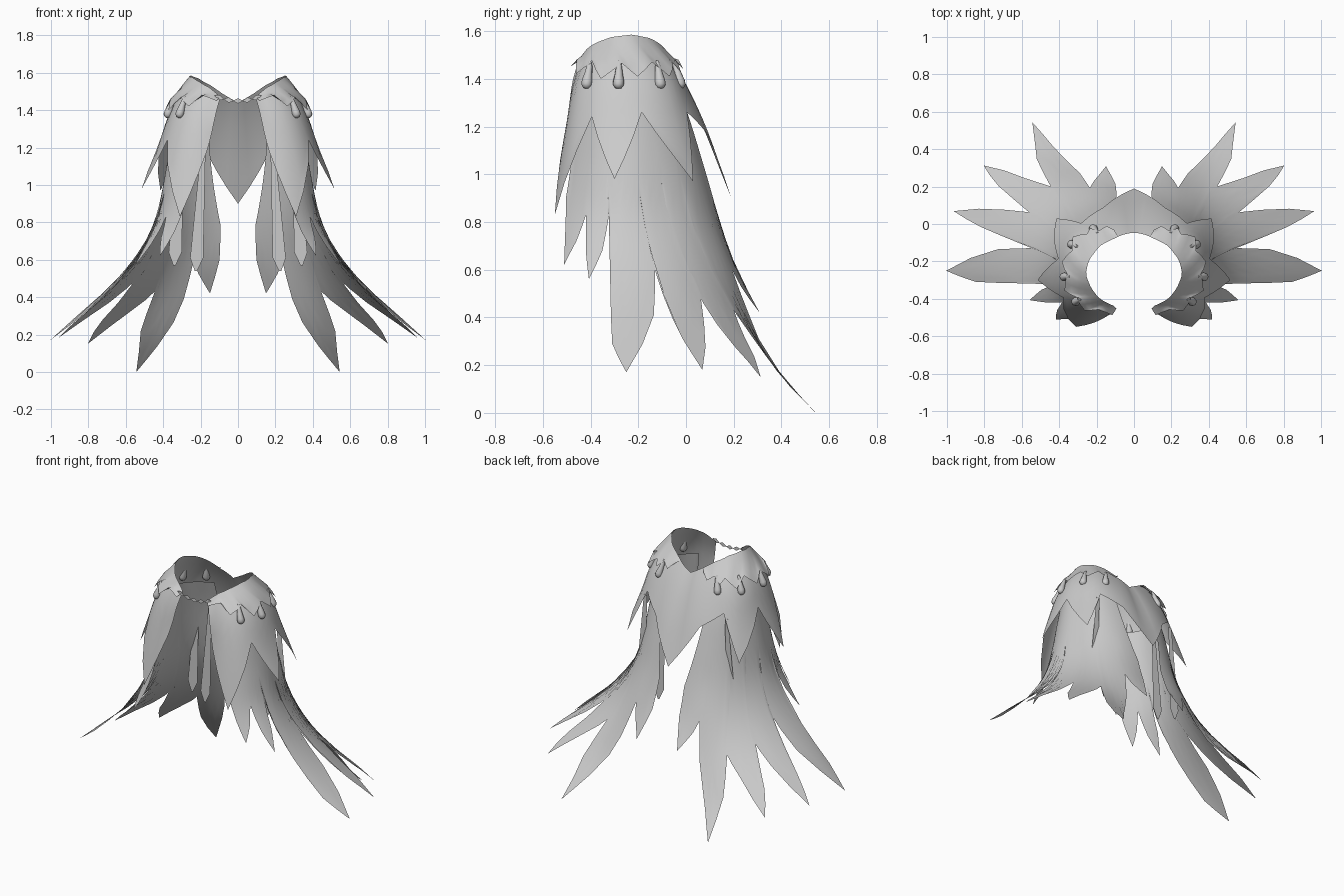
import bpy, math
from mathutils import Vector

if "Cube" in bpy.data.objects:
    bpy.data.objects.remove(bpy.data.objects["Cube"], do_unlink=True)

grey = bpy.data.materials.new("plain grey")
grey.use_nodes = True
grey.diffuse_color = (0.6, 0.6, 0.6, 1)
grey.node_tree.nodes["Principled BSDF"].inputs["Base Color"].default_value = (0.6, 0.6, 0.6, 1)

AXIS_Y = -0.25  # all cloth layers wrap around a vertical axis through the neck


def make_object(name, verts, faces, mirror=True):
    me = bpy.data.meshes.new(name)
    me.from_pydata([tuple(v) for v in verts], [], faces)
    me.materials.append(grey)
    ob = bpy.data.objects.new(name, me)
    bpy.context.collection.objects.link(ob)
    bpy.ops.object.select_all(action='DESELECT')
    ob.select_set(True)
    bpy.context.view_layer.objects.active = ob
    bpy.ops.object.shade_smooth_by_angle(angle=math.radians(60))
    if mirror:
        mod = ob.modifiers.new("Mirror", 'MIRROR')
        mod.merge_threshold = 0.0005
    return ob


def smooth(vals, u):
    """Smooth curve through evenly spaced values, at index u."""
    u = max(0, min(u, len(vals) - 1))
    p = [2 * vals[0] - vals[1]] + list(vals) + [2 * vals[-1] - vals[-2]]
    i = min(int(u), len(vals) - 2)
    t = u - i
    a, b, c, d = p[i:i + 4]
    return 0.5 * (2 * b + (c - a) * t + (2 * a - 5 * b + 4 * c - d) * t * t
                  + (3 * b - a - 3 * c + d) * t ** 3)


def straight(points, f):
    u = f * (len(points) - 1)
    i = min(int(u), len(points) - 2)
    return Vector(points[i]).lerp(Vector(points[i + 1]), u - i)


def radius(shape, angle, z):
    """Radius of a cloth surface; shape = (first angle, angle step, top z, profiles)."""
    a0, step, top, profiles = shape
    return smooth([smooth(p, (top - z) / 0.2) for p in profiles], (angle - a0) / step)


def place(angle, r, z):
    a = math.radians(angle)
    return Vector((r * math.sin(a), AXIS_Y + r * math.cos(a), z))


def drape(name, shape, top, hem, rows, sub=2, lift=(0, 0)):
    """Cloth on a surface, from a top line to a jagged hem, both in (angle, height)."""
    cols = (len(hem) - 1) * sub + 1
    verts, faces, n = [], [], rows + 1
    for c in range(cols):
        f = c / (cols - 1)
        a, b = straight(top, f), straight(hem, f)
        for r in range(n):
            t = r / rows
            ang, z = a.lerp(b, t)
            verts.append(place(ang, radius(shape, ang, z) + lift[0] + lift[1] * t, z))
    for c in range(cols - 1):
        for r in range(rows):
            i = c * n + r
            faces.append((i, i + n, i + n + 1, i + 1))
    return make_object(name, verts, faces)


# Mantle: short upper layer with a pointed hem; angles run from the back (0) to the front
MANTLE = (0, 30, 1.6, [(.10, .225, .32, .40, .48), (.13, .27, .37, .44, .50),
                       (.20, .345, .42, .495, .57), (.245, .36, .43, .515, .60),
                       (.21, .335, .40, .45, .50), (.16, .25, .29, .33, .36)])
RIM = [(0, 1.44), (25, 1.49), (45, 1.535), (65, 1.57), (85, 1.585), (104, 1.575),
       (122, 1.55), (138, 1.52), (155, 1.47)]
MANTLE_HEM = [(0, .90), (26, 1.17), (48, 1.26), (56, .97), (81, 1.26), (95.5, .98),
              (111, 1.24), (134, .83), (147, 1.18)]
drape("mantle", MANTLE, RIM, MANTLE_HEM, rows=8, sub=3)

# Collar: zigzag band lying over the mantle
COLLAR_HEM = [(26, 1.48), (31.5, 1.44), (41, 1.47), (46, 1.43), (52, 1.465), (61, 1.41),
              (72, 1.47), (83, 1.41), (93, 1.465), (106, 1.40), (115, 1.47), (128.6, 1.42),
              (137, 1.48), (154, 1.45)]
drape("collar", MANTLE, RIM[1:], COLLAR_HEM, rows=4, lift=(.003, .03))

# Wing: long flared layer cut into feathers, back inner edge round to the front
WING = (10, 20, 1.4, [(.23, .29, .345, .40, .47, .59, .70, .80),
                      (.25, .315, .37, .425, .505, .595, .71, .93),
                      (.28, .345, .39, .44, .53, .68, .90, 1.08),
                      (.32, .36, .395, .44, .55, .74, .99, 1.20),
                      (.335, .365, .40, .445, .555, .74, .97, 1.20),
                      (.315, .35, .385, .435, .545, .68, .80, .90),
                      (.28, .32, .355, .405, .465, .50, .55, .60)])
WING_HEM = [(13, .78), (12, .60), (15, .42), (24, .53),
            (28, .60), (29, .39), (33, .14), (34.4, 0), (41, .22),
            (43.7, .45), (49.6, .32), (55, .15), (58, .28),
            (59, .53), (64.7, .37), (71.7, .18), (74, .31),
            (77, .62), (81, .41), (90, .17), (94, .29), (96, .50),
            (99.7, .83), (101.5, .68), (105.7, .56), (110, .68),
            (113.7, .83), (117, .72), (122, .62), (127, .75), (132, .90)]
drape("feather_wing", WING, [(35, 1.36), (132, 1.36)], WING_HEM, rows=12)

# Narrow ribbons hanging inside the wing
for i, (x, y, z) in enumerate([(.225, -.03, .54), (.34, .0, .57)]):
    verts, faces = [], []
    for dz, w in [(.66, .012), (.45, .02), (.2, .03), (.07, .035), (0, .006)]:
        verts += [(x - w - dz * .06, y, z + dz), (x + w - dz * .06, y, z + dz)]
    for r in range(4):
        faces.append((2 * r, 2 * r + 2, 2 * r + 3, 2 * r + 1))
    make_object(f"inner_ribbon_{i + 1}", verts, faces)

# Teardrop beads hanging from the collar notches
DROP = [(0, .006), (.025, .012), (.06, .017), (.09, .023), (.108, .022), (.119, .014), (.123, .002)]
for i, angle in enumerate([44, 67, 95, 118]):
    out = place(angle, 1, 0) - place(angle, 0, 0)
    axis = (Vector((0, 0, -1)) + out * 0.35).normalized()
    u = Vector((0, 0, 1)).cross(out)
    v = axis.cross(u)
    start = place(angle, radius(MANTLE, angle, 1.475) + .024, 1.475)
    verts, faces, n = [], [], 10
    for h, r in DROP:
        for k in range(n):
            a = 2 * math.pi * k / n
            verts.append(start + axis * h + (u * math.cos(a) + v * math.sin(a)) * r)
    for r in range(len(DROP) - 1):
        for k in range(n):
            k2 = (k + 1) % n
            faces.append((r * n + k, r * n + k2, r * n + n + k2, r * n + n + k))
    faces.append(tuple(range(n))[::-1])
    faces.append(tuple(range((len(DROP) - 1) * n, len(DROP) * n)))
    make_object(f"teardrop_bead_{i + 1}", verts, faces)

# Chain of flat diamonds across the front opening
for i in range(5):
    x = (i - 2) * 0.05
    z = 1.45 + 1.8 * x * x
    s = 0.7 * x
    verts = [(x - .027, -.463, z - s * .15), (x, -.463, z - .014),
             (x + .027, -.463, z + s * .15), (x, -.463, z + .014)]
    make_object(f"chain_link_{i + 1}", verts, [(0, 1, 2, 3)], mirror=False)
